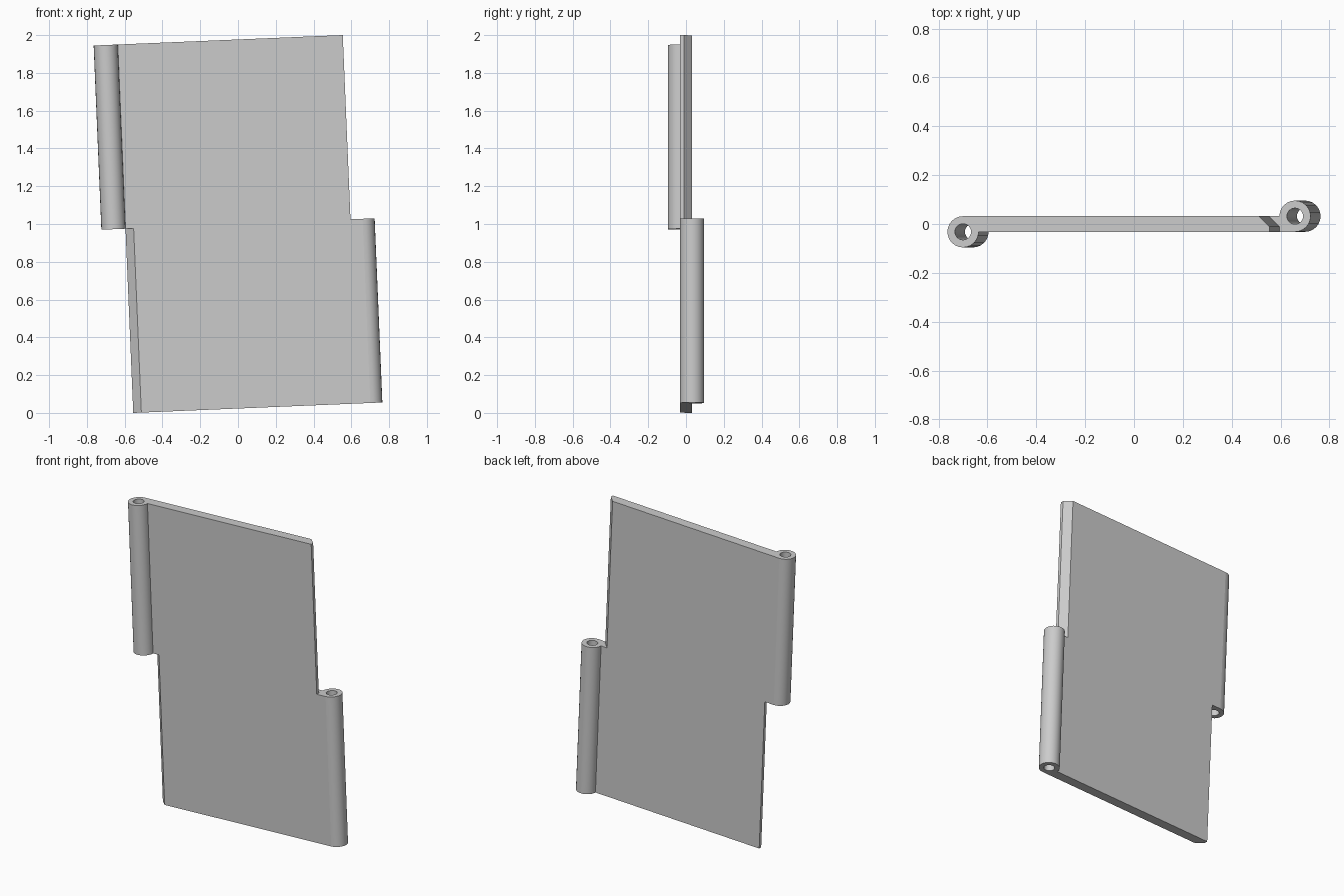
import bpy, bmesh, math
from mathutils import Matrix

cube = bpy.data.objects.get("Cube")
if cube:
    bpy.data.objects.remove(cube, do_unlink=True)

HALF_H = 0.976      # height of each half
EDGE = 0.596        # plate side
T = 0.032           # half plate thickness
R, HOLE = 0.064, 0.033
CHAMFER = 0.043
KX, KY = -0.66, T - R
SEGMENTS = 24
TILT = math.radians(-2.4)

grey = bpy.data.materials.new("light grey")
grey.use_nodes = True
colour = (0.6, 0.6, 0.6, 1)
grey.diffuse_color = colour
grey.node_tree.nodes["Principled BSDF"].inputs["Base Color"].default_value = colour


def make_half(name, inverted):
    """Plate with a rolled knuckle on one side and a chamfer on the other."""
    bm = bmesh.new()

    def ring(radius):
        angles = [math.tau * i / SEGMENTS for i in range(SEGMENTS)]
        return [bm.verts.new((KX + radius * math.cos(a), KY + radius * math.sin(a), 0))
                for a in angles]

    # Knuckle ring
    outer, inner = ring(R), ring(HOLE)
    for i in range(SEGMENTS):
        j = (i + 1) % SEGMENTS
        bm.faces.new((outer[i], outer[j], inner[j], inner[i]))
    # Plate section, sharing the quarter arc of the knuckle
    corners = [(EDGE, -T), (EDGE, T - CHAMFER), (EDGE - CHAMFER, T)]
    plate = [bm.verts.new((x, y, 0)) for x, y in corners]
    arc = outer[:SEGMENTS // 4 + 1]
    bm.faces.new(plate + arc[::-1])
    # Extrude upward
    grown = bmesh.ops.extrude_face_region(bm, geom=bm.faces[:])["geom"]
    bmesh.ops.translate(bm, vec=(0, 0, HALF_H),
                        verts=[v for v in grown if isinstance(v, bmesh.types.BMVert)])
    if inverted:
        for v in bm.verts:
            v.co = -v.co
    bmesh.ops.recalc_face_normals(bm, faces=bm.faces[:])
    mesh = bpy.data.meshes.new(name)
    bm.to_mesh(mesh)
    bm.free()
    mesh.materials.append(grey)
    obj = bpy.data.objects.new(name, mesh)
    bpy.context.collection.objects.link(obj)
    return obj


# Two opposite halves joined into one leaf
leaf = make_half("hinge_leaf", False)
lower = make_half("lower_half", True)
union = leaf.modifiers.new("join", 'BOOLEAN')
union.operation = 'UNION'
union.solver = 'EXACT'
union.object = lower
bpy.ops.object.select_all(action='DESELECT')
leaf.select_set(True)
bpy.context.view_layer.objects.active = leaf
bpy.ops.object.modifier_apply(modifier="join")
bpy.data.objects.remove(lower, do_unlink=True)

# Smooth knuckles, flat plate
bpy.ops.object.shade_smooth_by_angle(angle=math.radians(30))
for face in leaf.data.polygons:
    if abs(face.normal.y) > 0.999:
        face.use_smooth = False

# Lean and stand on the ground
leaf.data.transform(Matrix.Translation((0, 0, 1)) @ Matrix.Rotation(TILT, 4, 'Y'))
